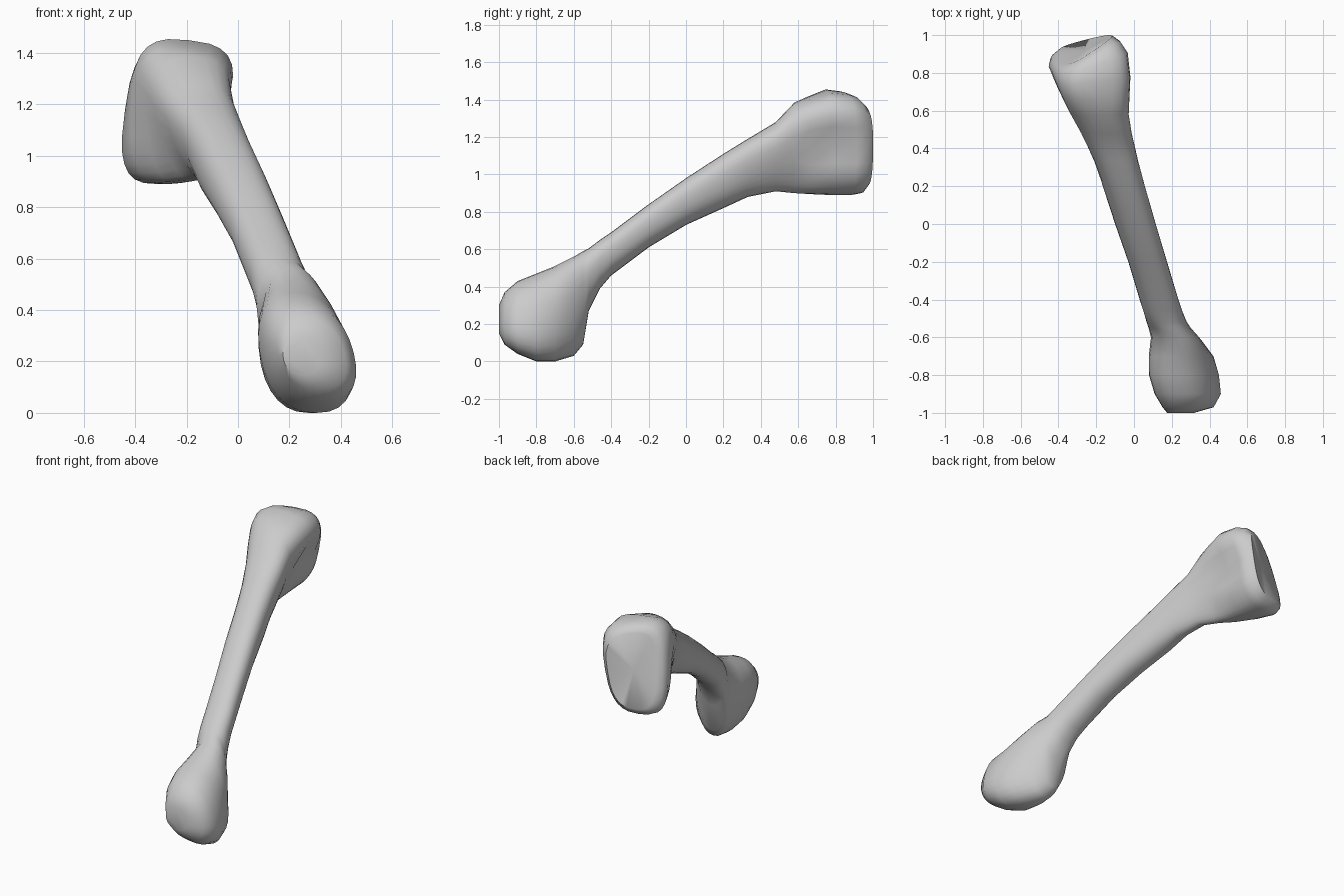
import bpy, bmesh
from math import cos, sin, tau
from mathutils import Vector

SIDES = 28

# Cross-sections along the bone: y, bottom z, top z,
# left/right x at the top, left/right x at the bottom
SECTIONS = [
    (-1.00, 0.15, 0.30, 0.17, 0.30, 0.18, 0.33),
    (-0.97, 0.09, 0.37, 0.13, 0.38, 0.18, 0.45),
    (-0.90, 0.04, 0.43, 0.08, 0.40, 0.15, 0.50),
    (-0.80, 0.00, 0.47, 0.05, 0.39, 0.12, 0.49),
    (-0.70, 0.00, 0.51, 0.06, 0.38, 0.10, 0.45),
    (-0.60, 0.03, 0.56, 0.08, 0.35, 0.10, 0.34),
    (-0.55, 0.09, 0.59, 0.06, 0.31, 0.10, 0.29),
    (-0.52, 0.27, 0.605, 0.05, 0.29, 0.09, 0.27),
    (-0.46, 0.39, 0.65, 0.04, 0.26, 0.06, 0.25),
    (-0.40, 0.46, 0.69, 0.03, 0.24, 0.03, 0.23),
    (-0.20, 0.61, 0.84, -0.03, 0.175, -0.03, 0.175),
    (0.00, 0.73, 0.98, -0.10, 0.12, -0.10, 0.11),
    (0.20, 0.82, 1.11, -0.17, 0.065, -0.16, 0.05),
    (0.33, 0.88, 1.19, -0.23, 0.04, -0.18, 0.00),
    (0.48, 0.91, 1.28, -0.32, 0.02, -0.21, -0.06),
    (0.58, 0.90, 1.385, -0.38, 0.02, -0.26, -0.11),
]
HEAD = [
    (0.66, 0.895, 1.44, -0.40, 0.02, -0.33, -0.13),
    (0.78, 0.89, 1.475, -0.41, 0.03, -0.42, -0.13),
    (0.91, 0.89, 1.465, -0.40, 0.01, -0.48, -0.13),
    (0.97, 0.90, 1.45, -0.38, -0.04, -0.47, -0.14),
    (1.00, 0.94, 1.42, -0.36, -0.09, -0.43, -0.17),
]
HEAD_SWEEP = [0, 0.05, 0.13, 0.17, 0.18]   # left side pulled forward


def rounded(c, power):
    return (1 if c >= 0 else -1) * abs(c) ** (2 / power)


def ring(section, power, sweep=0, slope=0):
    y, z0, z1, lt, rt, lb, rb = section
    pts = []
    for i in range(SIDES):
        a = tau * i / SIDES
        u, v = rounded(cos(a), power), rounded(sin(a), power)
        t, s = (v + 1) / 2, (u + 1) / 2
        left, right = lb + (lt - lb) * t, rb + (rt - rb) * t
        pts.append(Vector((left + (right - left) * s,
                           y - sweep * (1 - s) * (0.4 + 0.6 * t),
                           z0 + (z1 - z0) * t - slope * s * t)))
    return pts


# Loft the whole bone; the flared head ends in a slanted plate
bm = bmesh.new()
rings = [ring(s, 2.3) for s in SECTIONS]
rings += [ring(s, 3.0, w, 0.05) for s, w in zip(HEAD, HEAD_SWEEP)]
loops = [[bm.verts.new(p) for p in r] for r in rings]
for a, b in zip(loops, loops[1:]):
    for i in range(SIDES):
        j = (i + 1) % SIDES
        bm.faces.new((a[i], a[j], b[j], b[i]))
bm.faces.new(loops[0][::-1])

# Slightly dished end plate
centre = sum((v.co for v in loops[-1]), Vector()) / SIDES
hub = bm.verts.new(centre + Vector((0, -0.02, 0)))
for i in range(SIDES):
    bm.faces.new((loops[-1][i], loops[-1][(i + 1) % SIDES], hub))

# Hollow on the right side of the head
pit = Vector((-0.05, 0.80, 1.15))
for v in bm.verts:
    d = (v.co - pit).length
    if d < 0.17:
        v.co.x -= 0.06 * (1 - d / 0.17)

bmesh.ops.recalc_face_normals(bm, faces=bm.faces)
mesh = bpy.data.meshes.new("long_bone")
bm.to_mesh(mesh)
bm.free()
bone = bpy.data.objects.new("long_bone", mesh)
bpy.context.collection.objects.link(bone)
bpy.context.view_layer.objects.active = bone
bone.select_set(True)
bpy.ops.object.shade_smooth_by_angle(angle=0.9)
